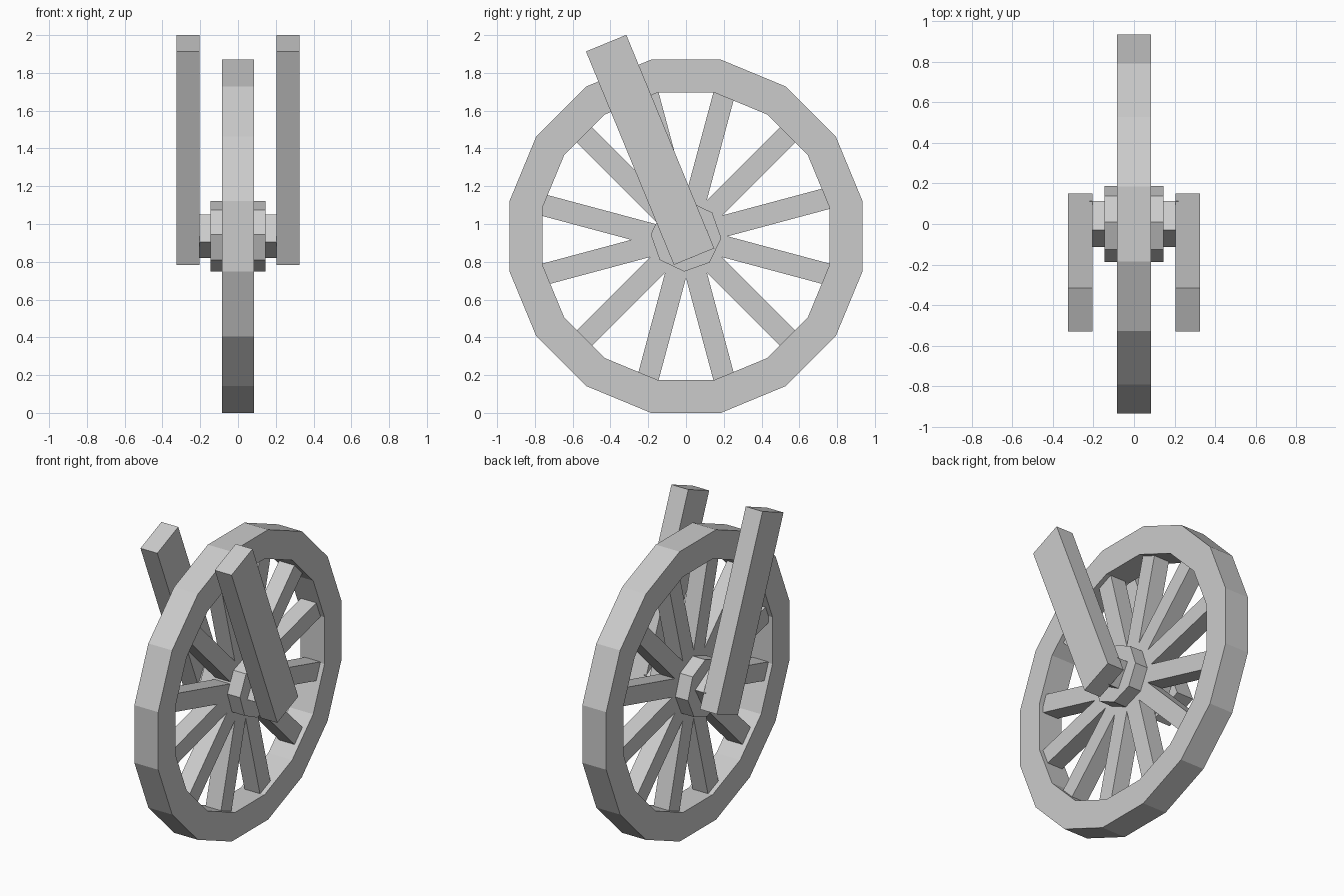
import bpy, bmesh
from math import radians, cos, sin, pi
from mathutils import Matrix, Vector

cube = bpy.data.objects.get("Cube")
if cube:
    bpy.data.objects.remove(cube)

AXIS_Z = 0.935

grey = bpy.data.materials.new("plain grey")
grey.use_nodes = True
colour = (0.6, 0.6, 0.6, 1)
grey.diffuse_color = colour
grey.node_tree.nodes["Principled BSDF"].inputs["Base Color"].default_value = colour


def finish(name, bm):
    bmesh.ops.recalc_face_normals(bm, faces=bm.faces)
    mesh = bpy.data.meshes.new(name)
    bm.to_mesh(mesh)
    bm.free()
    mesh.materials.append(grey)
    obj = bpy.data.objects.new(name, mesh)
    bpy.context.scene.collection.objects.link(obj)
    return obj


def ring(bm, radius, x, sides, turn):
    """Polygon of vertices around the wheel axis; turn is measured from +y towards +z."""
    angles = [radians(turn) + 2 * pi * i / sides for i in range(sides)]
    return [bm.verts.new((x, radius * cos(a), AXIS_Z + radius * sin(a))) for a in angles]


def prism(name, radius, half, sides, turn):
    bm = bmesh.new()
    a, b = (ring(bm, radius, x, sides, turn) for x in (-half, half))
    bm.faces.new(a)
    bm.faces.new(b)
    for i in range(sides):
        j = (i + 1) % sides
        bm.faces.new((a[i], a[j], b[j], b[i]))
    return finish(name, bm)


def box(name, size, matrix):
    bm = bmesh.new()
    bmesh.ops.create_cube(bm, size=1, matrix=matrix @ Matrix.Diagonal((*size, 1)))
    return finish(name, bm)


# Rim: sixteen-sided band with a square section
bm = bmesh.new()
section = [(0.953, -0.085), (0.953, 0.085), (0.775, 0.085), (0.775, -0.085)]
loops = [ring(bm, r, x, 16, 11.25) for r, x in section]
for k in range(4):
    a, b = loops[k], loops[(k + 1) % 4]
    for i in range(16):
        j = (i + 1) % 16
        bm.faces.new((a[i], a[j], b[j], b[i]))
finish("rim", bm)

# Spokes: twelve square bars, one of them set slightly low
for i in range(12):
    angle = 15 + 30 * i
    shift = 0.036 if angle == 165 else 0
    place = (Matrix.Translation((0, 0, AXIS_Z)) @ Matrix.Rotation(radians(angle), 4, "X")
             @ Matrix.Translation((0, 0.41, shift)))
    box(f"spoke_{i + 1}", (0.11, 0.76, 0.114), place)

# Hub and square axle
prism("hub", 0.187, 0.145, 8, -3)
prism("axle", 0.118, 0.22, 4, 15)

# Fork arms leaning forward on both sides
for side, x in (("left", 0.265), ("right", -0.265)):
    place = Matrix.Translation((x, -0.19, 1.3925)) @ Matrix.Rotation(radians(22.4), 4, "X")
    box(f"{side}_fork_arm", (0.12, 0.231, 1.222), place)
